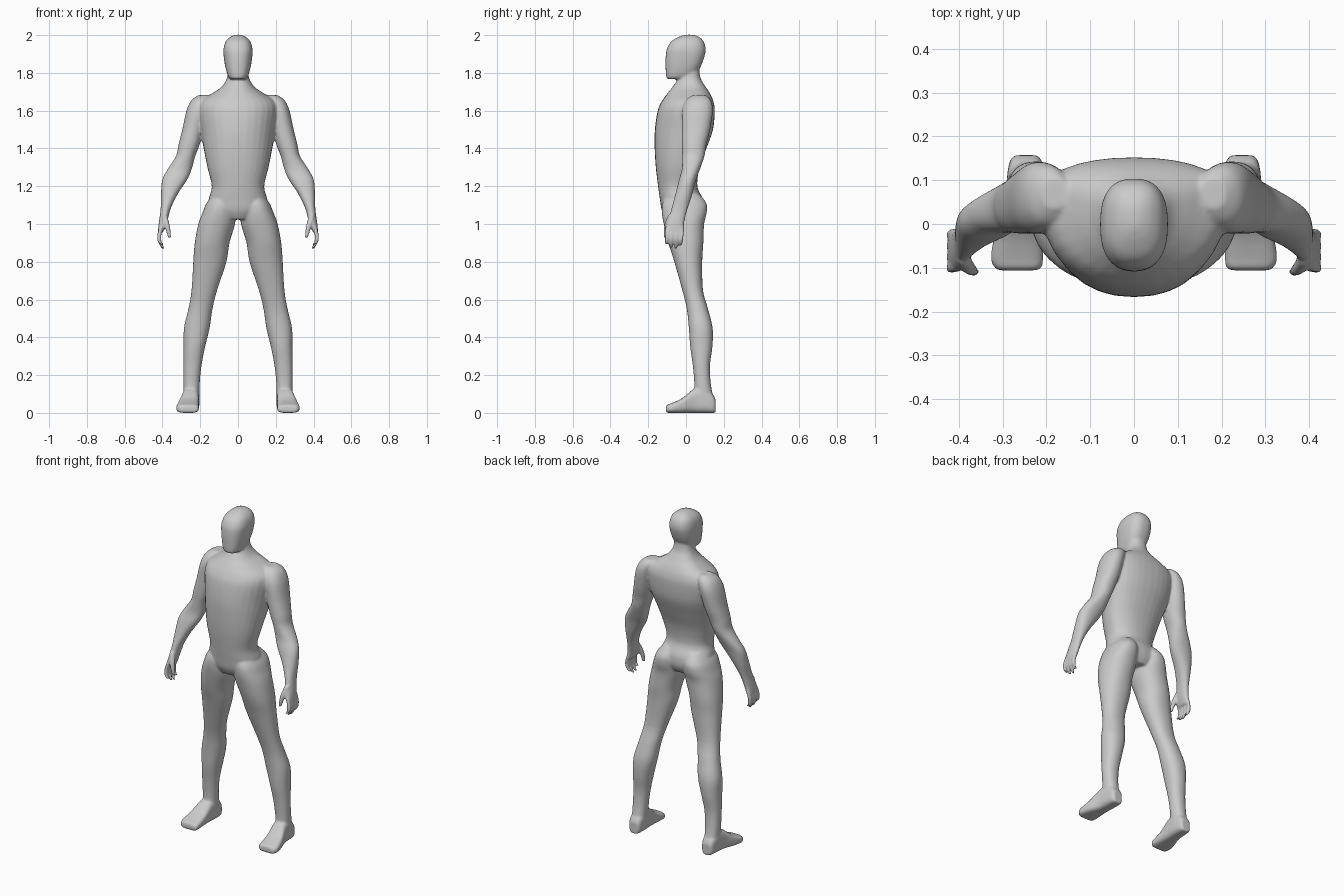
import bpy, bmesh, math
from mathutils import Vector

parts = []


def catmull(rows, steps=4):
    """Smoothly interpolate a list of number tuples."""
    out = []
    for i in range(len(rows) - 1):
        a, b = rows[max(i - 1, 0)], rows[i]
        c, d = rows[i + 1], rows[min(i + 2, len(rows) - 1)]
        for k in range(steps):
            t = k / steps
            out.append(tuple(
                0.5 * (2 * q + (r - p) * t + (2 * p - 5 * q + 4 * r - s) * t * t
                       + (3 * q - p - 3 * r + s) * t ** 3)
                for p, q, r, s in zip(a, b, c, d)))
    out.append(tuple(rows[-1]))
    return out


def skin(name, rings):
    """Closed tube through rings of points."""
    bm = bmesh.new()
    loops = [[bm.verts.new(p) for p in ring] for ring in rings]
    n = len(loops[0])
    for a, b in zip(loops, loops[1:]):
        for i in range(n):
            j = (i + 1) % n
            bm.faces.new((a[i], a[j], b[j], b[i]))
    bm.faces.new(loops[0])
    bm.faces.new(loops[-1])
    bmesh.ops.recalc_face_normals(bm, faces=bm.faces)
    mesh = bpy.data.meshes.new(name)
    bm.to_mesh(mesh)
    bm.free()
    obj = bpy.data.objects.new(name, mesh)
    bpy.context.collection.objects.link(obj)
    parts.append(obj)


def oval(power, n=32):
    """Unit superellipse."""
    for i in range(n):
        a = 2 * math.pi * i / n
        c, s = math.cos(a), math.sin(a)
        yield (math.copysign(abs(c) ** (2 / power), c),
               math.copysign(abs(s) ** (2 / power), s))


def upright(name, rows, side=1, power=2.2):
    """Loft of level sections: z, centre x, half width, front y, widest y, back y."""
    rings = []
    for z, cx, w, yf, ym, yb in catmull(rows):
        rings.append([(side * (cx + w * u), ym + v * ((yb - ym) if v > 0 else (ym - yf)), z)
                      for u, v in oval(power)])
    skin(name, rings)


def limb(name, rows, side):
    """Level sections with the widest point halfway: z, centre x, half width, front, back."""
    upright(name, [(z, x, w, f, (f + b) / 2, b) for z, x, w, f, b in rows], side)


def digit(name, rows, side):
    """Round tapering finger: x, y, z, radius."""
    rings = []
    for x, y, z, r in catmull(rows):
        rings.append([(side * (x + r * u), y + r * v, z) for u, v in oval(2, 14)])
    skin(name, rings)


# torso and neck
upright("torso", [
    (1.82, 0, .052, -.03, .02, .070),
    (1.77, 0, .060, -.042, .025, .078),
    (1.725, 0, .088, -.072, .04, .105),
    (1.69, 0, .140, -.10, .06, .128),
    (1.65, 0, .200, -.128, .065, .145),
    (1.60, 0, .215, -.150, .06, .152),
    (1.50, 0, .200, -.165, .04, .143),
    (1.40, 0, .182, -.166, .00, .108),
    (1.30, 0, .162, -.160, -.03, .072),
    (1.20, 0, .139, -.148, -.04, .060),
    (1.13, 0, .155, -.138, -.02, .090),
    (1.07, 0, .150, -.128, -.01, .092),
    (1.025, 0, .09, -.105, 0, .070)])

# head
upright("head", [
    (1.768, 0, .040, -.100, -.05, .000),
    (1.785, 0, .054, -.106, -.03, .045),
    (1.83, 0, .067, -.108, -.01, .076),
    (1.88, 0, .075, -.108, 0, .096),
    (1.925, 0, .077, -.102, 0, .104),
    (1.965, 0, .066, -.080, .01, .094),
    (1.99, 0, .042, -.040, .02, .070),
    (2.002, 0, .014, -.005, .02, .040)], power=2.5)

for side, tag in ((1, "left"), (-1, "right")):
    # leg
    limb(tag + "_leg", [
        (1.16, .080, .050, -.10, .070),
        (1.11, .093, .074, -.125, .108),
        (1.06, .102, .086, -.128, .110),
        (1.00, .113, .097, -.118, .096),
        (.90, .137, .092, -.094, .092),
        (.80, .149, .088, -.062, .086),
        (.65, .178, .068, -.020, .090),
        (.55, .199, .064, .004, .117),
        (.45, .218, .068, .015, .141),
        (.35, .231, .057, .022, .140),
        (.25, .241, .048, .036, .127),
        (.15, .246, .043, .044, .132),
        (.06, .246, .042, .040, .150)], side)

    # foot, lofted from heel to toe: y, centre x, half width, height
    rings = []
    for y, cx, w, h in catmull([(.157, .247, .026, .07), (.14, .247, .038, .10),
                                (.09, .248, .044, .13), (.04, .252, .046, .125),
                                (-.02, .262, .055, .078), (-.075, .267, .060, .052),
                                (-.098, .265, .055, .044), (-.106, .265, .045, .034)]):
        rings.append([(side * (cx + w * u), y, h / 2 * (1 + v)) for u, v in oval(3.2)])
    skin(tag + "_foot", rings)

    # arm and palm
    limb(tag + "_arm", [
        (1.682, .180, .030, .035, .105),
        (1.655, .197, .050, .000, .132),
        (1.60, .217, .056, -.020, .142),
        (1.50, .238, .057, -.022, .128),
        (1.42, .259, .056, -.022, .108),
        (1.36, .277, .051, -.020, .098),
        (1.29, .309, .064, -.022, .074),
        (1.235, .335, .066, -.037, .054),
        (1.16, .363, .045, -.056, .034),
        (1.09, .381, .028, -.075, .012),
        (1.05, .389, .024, -.086, .000),
        (1.00, .399, .021, -.104, -.010),
        (.96, .409, .015, -.109, -.011)], side)

    # fingers
    for i, tip in enumerate((.890, .872, .870, .884)):
        y = -.097 + .0255 * i
        digit(tag + "_finger", [(.405, y, .985, .0115), (.417, y - .003, .94, .0118),
                                (.414, y - .006, .905, .0105), (.396, y - .008, tip, .0085)], side)
    # thumb
    digit(tag + "_thumb", [(.391, -.078, 1.05, .016), (.378, -.098, 1.00, .016),
                           (.368, -.107, .96, .0125), (.362, -.110, .926, .009)], side)

# blend all parts into one continuous skin
bpy.ops.object.select_all(action='DESELECT')
for p in parts:
    p.select_set(True)
bpy.context.view_layer.objects.active = parts[0]
bpy.ops.object.join()
body = bpy.context.object
body.name = "body"
remesh = body.modifiers.new("blend", 'REMESH')
remesh.mode = 'VOXEL'
remesh.voxel_size = .006
remesh.use_smooth_shade = True
smooth = body.modifiers.new("soften", 'SMOOTH')
smooth.factor = .5
smooth.iterations = 8
bpy.ops.object.convert(target='MESH')
bpy.ops.object.shade_smooth()
